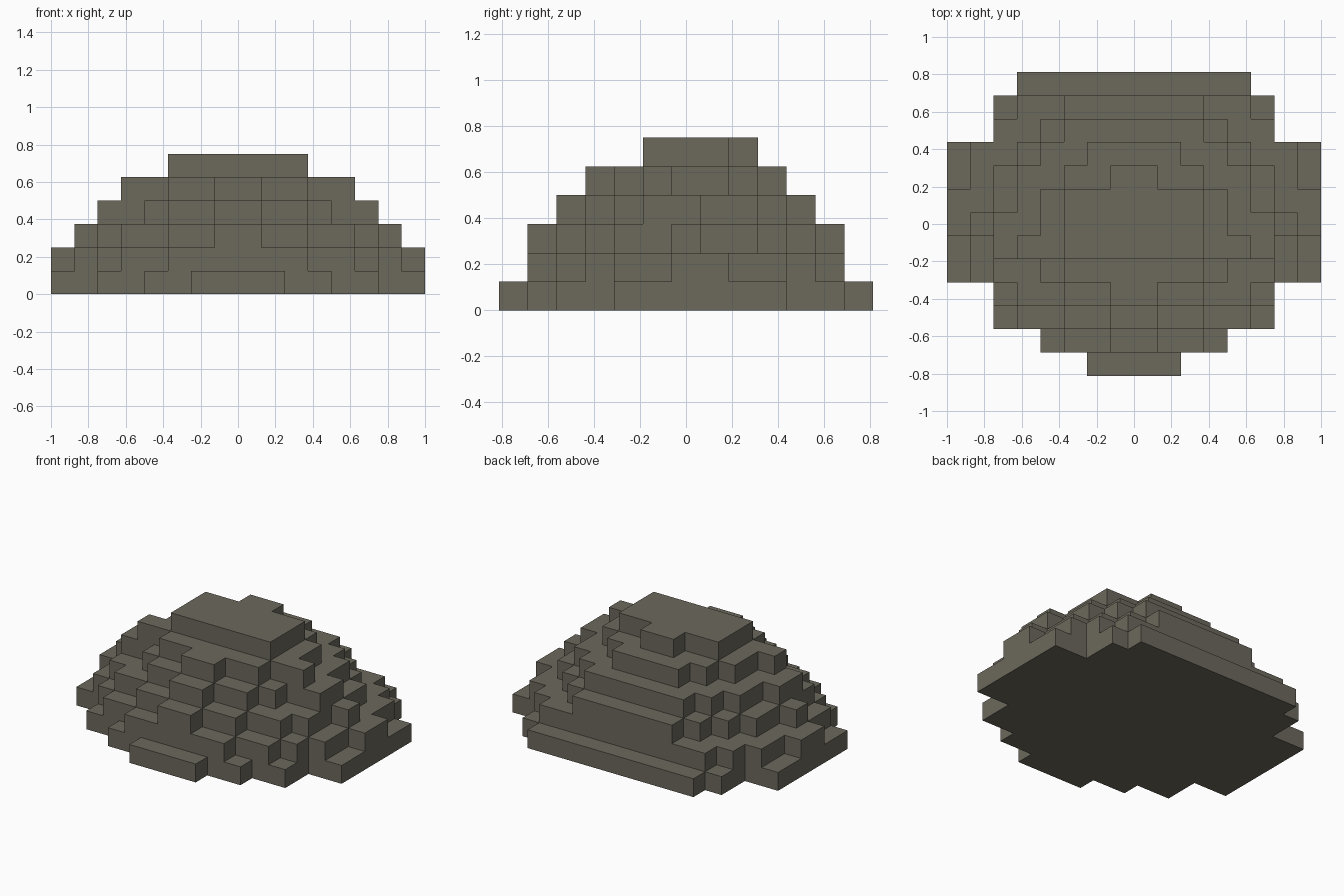
import bpy, bmesh

if "Cube" in bpy.data.objects:
    bpy.data.objects.remove(bpy.data.objects["Cube"])

CELL = 0.125  # size of one block

stone = bpy.data.materials.new("grey brown stone")
stone.diffuse_color = (0.15, 0.138, 0.107, 1)
stone.use_nodes = True
stone.node_tree.nodes["Principled BSDF"].inputs["Base Color"].default_value = stone.diffuse_color

# Each terrace: first row (front to back) and half width of every row, in blocks
TERRACES = [
    (0, [2, 4, 6, 6, 8, 8, 8, 8, 8, 8, 6, 6, 5]),
    (1, [3, 5, 6, 7, 7, 8, 8, 7, 7, 6, 5]),
    (1, [1, 3, 5, 6, 6, 7, 6, 6, 5, 4, 3]),
    (2, [1, 3, 4, 6, 6, 5, 5, 4, 3]),
    (3, [1, 3, 5, 4, 4, 3, 2]),
    (5, [3, 3, 3, 1]),
]


def stepped_outline(first, widths):
    """Right-hand staircase from front to back, mirrored to the left."""
    right = []
    for i, w in enumerate(widths):
        y = (first + i - 6.5) * CELL
        if right and right[-1][0] == w * CELL:
            right.pop()              # same width: lengthen the straight run
        else:
            right.append((w * CELL, y))
        right.append((w * CELL, y + CELL))
    return right + [(-x, y) for x, y in reversed(right)]


def terrace(name, level, first, widths):
    bm = bmesh.new()
    outline = stepped_outline(first, widths)
    low = [bm.verts.new((x, y, level * CELL)) for x, y in outline]
    high = [bm.verts.new((x, y, (level + 1) * CELL)) for x, y in outline]
    n = len(outline)
    bm.faces.new(high)
    for i in range(n):
        j = (i + 1) % n
        bm.faces.new((low[i], low[j], high[j], high[i]))
    if level == 0:                   # only the lowest terrace shows its underside
        bm.faces.new(low[::-1])
    mesh = bpy.data.meshes.new(name)
    bm.to_mesh(mesh)
    bm.free()
    mesh.materials.append(stone)
    bpy.context.collection.objects.link(bpy.data.objects.new(name, mesh))


# Stack the terraces into a blocky mound
for level, (first, widths) in enumerate(TERRACES):
    terrace(f"mound_terrace_{level + 1}", level, first, widths)
